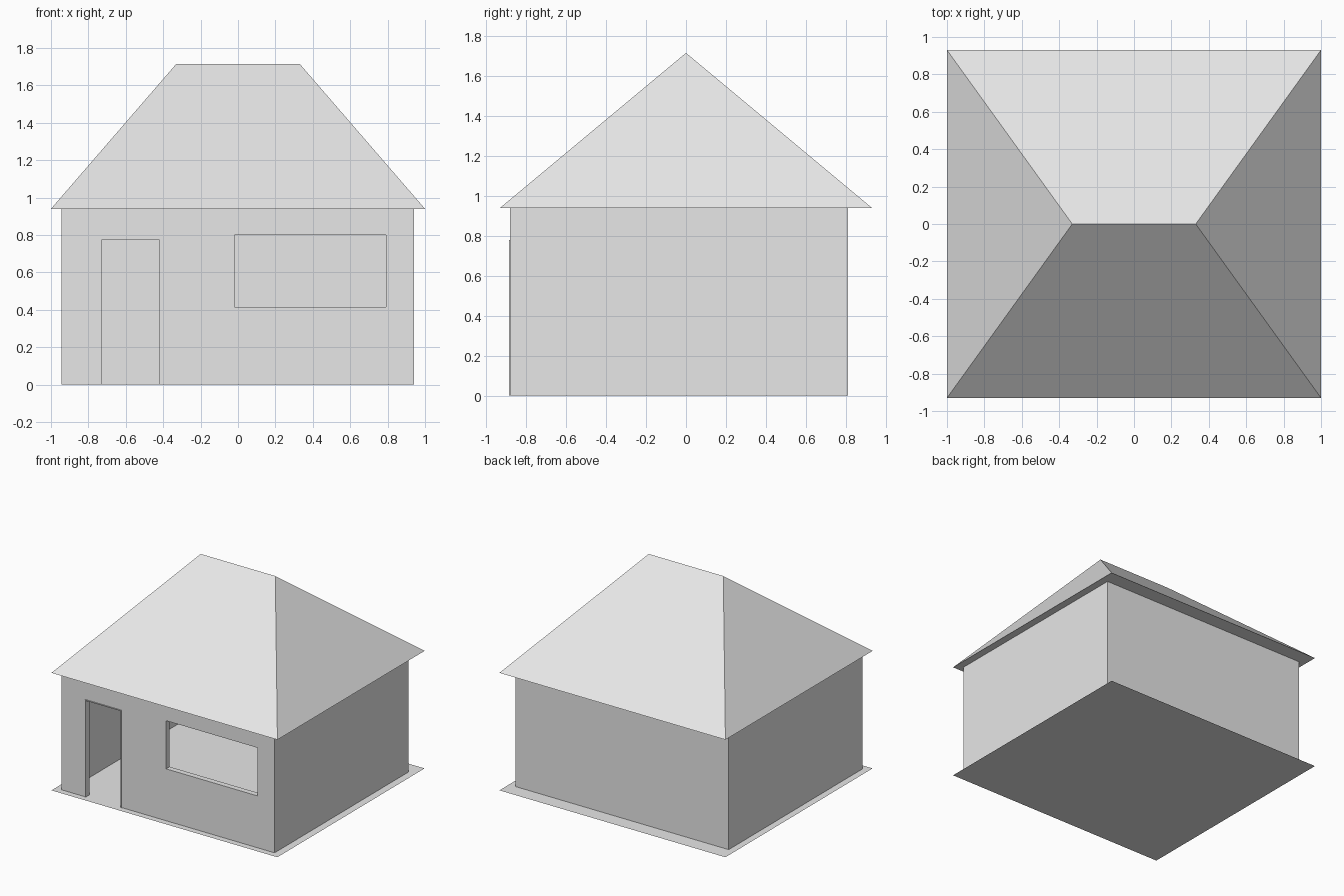
import bpy
import bmesh

old = bpy.data.objects.get("Cube")
if old:
    bpy.data.objects.remove(old, do_unlink=True)

# Single plain material
plaster = bpy.data.materials.new("light_grey")
plaster.use_nodes = True
grey = (0.8, 0.8, 0.8, 1)
plaster.diffuse_color = grey
plaster.node_tree.nodes["Principled BSDF"].inputs["Base Color"].default_value = grey


def make(name, verts, faces):
    bm = bmesh.new()
    vs = [bm.verts.new(v) for v in verts]
    for f in faces:
        bm.faces.new([vs[i] for i in f])
    if len(faces) > 1:
        bmesh.ops.recalc_face_normals(bm, faces=bm.faces)
    mesh = bpy.data.meshes.new(name)
    bm.to_mesh(mesh)
    bm.free()
    mesh.materials.append(plaster)
    ob = bpy.data.objects.new(name, mesh)
    bpy.context.collection.objects.link(ob)
    return ob


def box(name, xs, ys, zs):
    verts = [(x, y, z) for x in xs for y in ys for z in zs]
    faces = [(0, 1, 3, 2), (4, 6, 7, 5), (0, 4, 5, 1),
             (2, 3, 7, 6), (0, 2, 6, 4), (1, 5, 7, 3)]
    return make(name, verts, faces)


def cut(target, cutter):
    cutter.hide_render = True
    mod = target.modifiers.new("cut", "BOOLEAN")
    mod.operation = "DIFFERENCE"
    mod.solver = "EXACT"
    mod.object = cutter
    bpy.context.view_layer.objects.active = target
    bpy.ops.object.modifier_apply(modifier=mod.name)
    bpy.data.objects.remove(cutter, do_unlink=True)


left, right, front, back = -0.945, 0.94, -0.88, 0.81
eave, ridge = 0.94, 1.715
t = 0.045  # wall thickness
half_x, half_y, ridge_x = 1.0, 0.93, 0.33
door_x, door_top = (-0.73, -0.42), 0.773

# Hollow walls with door and window openings
walls = box("walls", (left, right), (front, back), (0, eave))
cut(walls, box("room_cutter", (left + t, right - t), (front + t, back - t), (-0.2, 1.2)))
cut(walls, box("door_cutter", door_x, (front - 0.1, front + 0.1), (-0.2, door_top)))
cut(walls, box("window_cutter", (-0.02, 0.79), (front - 0.1, front + 0.1), (0.415, 0.8)))

# Thin door frame, slightly proud of the wall
frame_w = 0.006
frame = box("door_frame", (door_x[0] - frame_w, door_x[1] + frame_w),
            (front - 0.006, front + t), (0, door_top + frame_w))
cut(frame, box("frame_cutter", door_x, (front - 0.1, front + 0.1), (-0.2, door_top)))

# Ground sheet
corners = [(-half_x, -half_y), (half_x, -half_y), (half_x, half_y), (-half_x, half_y)]
make("floor", [(x, y, 0) for x, y in corners], [(0, 1, 2, 3)])

# Hipped roof with a closed underside
make("roof", [(x, y, eave) for x, y in corners] + [(-ridge_x, 0, ridge), (ridge_x, 0, ridge)],
     [(3, 2, 1, 0), (0, 1, 5, 4), (1, 2, 5), (2, 3, 4, 5), (3, 0, 4)])
